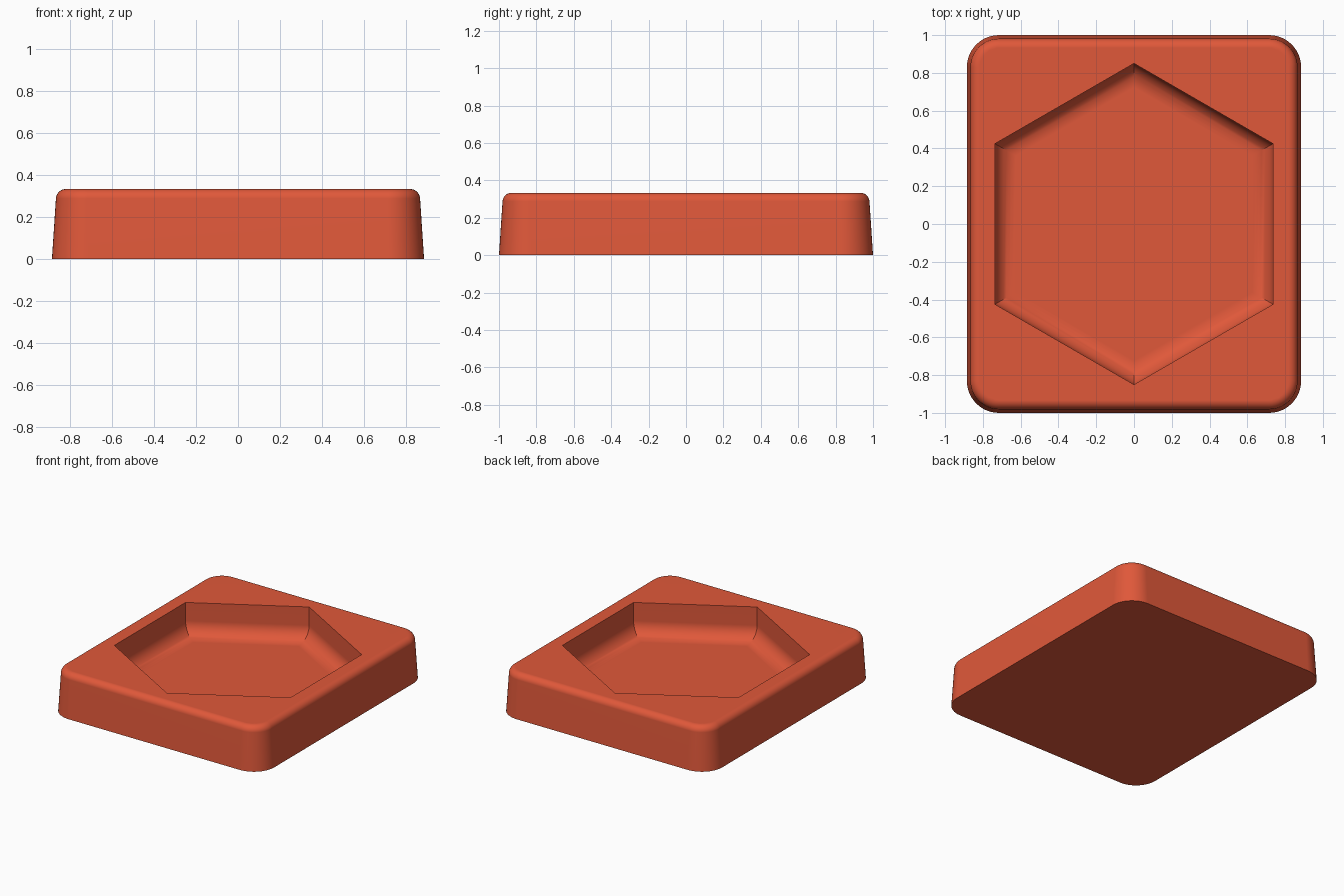
import bpy
import bmesh
from math import sin, cos, pi, radians, atan2

if "Cube" in bpy.data.objects:
    bpy.data.objects.remove(bpy.data.objects["Cube"], do_unlink=True)

# Main dimensions
HALF_X, HALF_Y, HEIGHT = 0.885, 1.0, 0.333
CORNER, DRAFT, TOP_FILLET = 0.17, radians(3.8), 0.048
HEX_RADIUS, FLOOR_Z, FLOOR_FILLET = 0.85, 0.085, 0.11
STEPS = 10


def rounded_rect(inset, steps=12):
    """Outline of the body, offset inwards by inset."""
    r = CORNER - inset
    pts = []
    for k, (sx, sy) in enumerate([(1, 1), (-1, 1), (-1, -1), (1, -1)]):
        for i in range(steps + 1):
            a = (k + i / steps) * pi / 2
            pts.append((sx * (HALF_X - CORNER) + r * cos(a),
                        sy * (HALF_Y - CORNER) + r * sin(a)))
    return pts


def hexagon(inset):
    """Pointed-end hexagon, its sides offset inwards by inset."""
    r = HEX_RADIUS - inset / cos(pi / 6)
    return [(r * sin(k * pi / 3), r * cos(k * pi / 3)) for k in range(6)]


def loft(bm, outline, profile):
    """Stack outlines along (inset, z) pairs; return first and last rings."""
    rings = [[bm.verts.new((x, y, z)) for x, y in outline(inset)]
             for inset, z in profile]
    for a, b in zip(rings, rings[1:]):
        for i in range(len(a)):
            j = (i + 1) % len(a)
            bm.faces.new((a[i], a[j], b[j], b[i]))
    return rings[0], rings[-1]


def ring_edges(bm, ring):
    return [bm.edges.get((v, ring[i - 1])) for i, v in enumerate(ring)]


bm = bmesh.new()

# Drafted outer wall with a rounded top edge
fillet_z = HEIGHT - TOP_FILLET
wall_z = fillet_z + TOP_FILLET * sin(DRAFT)
wall_inset = wall_z * sin(DRAFT) / cos(DRAFT)
centre = wall_inset + TOP_FILLET * cos(DRAFT)
body_profile = [(0, 0)]
for i in range(STEPS + 1):
    a = DRAFT + (pi / 2 - DRAFT) * i / STEPS
    body_profile.append((centre - TOP_FILLET * cos(a), fillet_z + TOP_FILLET * sin(a)))
base, rim = loft(bm, rounded_rect, body_profile)
bm.faces.new(base)

# Upright pocket wall curving into the floor
pocket_profile = [(0, HEIGHT)]
for i in range(STEPS + 1):
    a = pi / 2 * i / STEPS
    pocket_profile.append((FLOOR_FILLET * (1 - cos(a)),
                           FLOOR_Z + FLOOR_FILLET * (1 - sin(a))))
mouth, floor = loft(bm, hexagon, pocket_profile)
bm.faces.new(floor)

# Flat top between the rim and the pocket mouth
bmesh.ops.triangle_fill(bm, edges=ring_edges(bm, rim) + ring_edges(bm, mouth),
                        use_beauty=True, normal=(0, 0, 1))
bmesh.ops.recalc_face_normals(bm, faces=bm.faces)

mesh = bpy.data.meshes.new("hexagon_tray")
bm.to_mesh(mesh)
bm.free()
tray = bpy.data.objects.new("hexagon_tray", mesh)
bpy.context.collection.objects.link(tray)

# Single red-orange colour
color = (0.745, 0.098, 0.042, 1)
mat = bpy.data.materials.new("red_orange")
mat.use_nodes = True
mat.diffuse_color = color
mat.node_tree.nodes["Principled BSDF"].inputs["Base Color"].default_value = color
mesh.materials.append(mat)

# Smooth fillets, crisp pocket and base edges, even flat faces
bpy.ops.object.select_all(action="DESELECT")
tray.select_set(True)
bpy.context.view_layer.objects.active = tray
bpy.ops.object.shade_smooth_by_angle(angle=radians(30))
weighted = tray.modifiers.new("weighted_normals", "WEIGHTED_NORMAL")
weighted.keep_sharp = True
